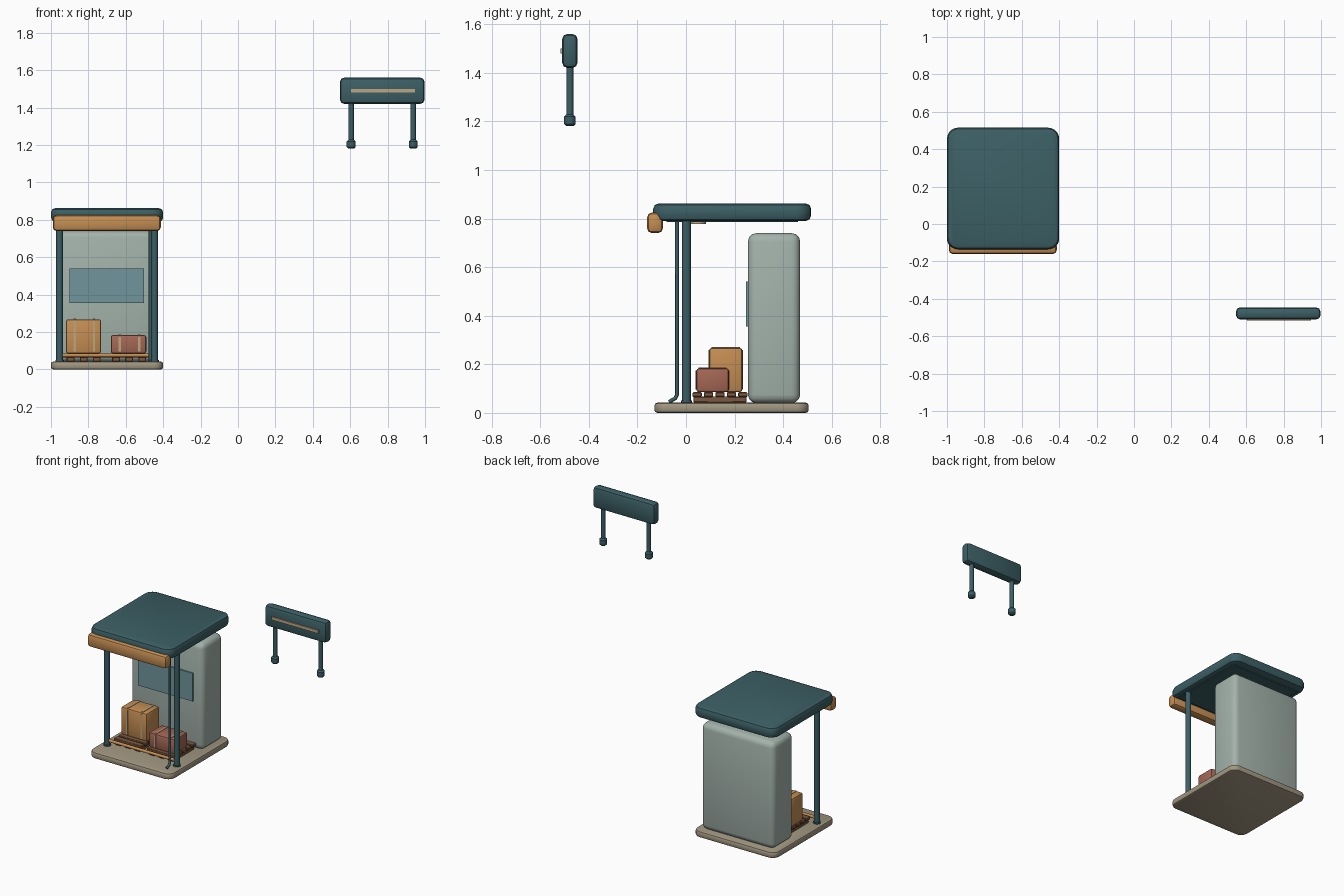
import bpy, bmesh, math
from mathutils import Vector

cube = bpy.data.objects.get("Cube")
if cube:
    bpy.data.objects.remove(cube, do_unlink=True)

parts = []


def material(name, rgb):
    m = bpy.data.materials.new(name)
    m.use_nodes = True
    col = (*rgb, 1.0)
    m.diffuse_color = col
    bsdf = next(n for n in m.node_tree.nodes if n.type == 'BSDF_PRINCIPLED')
    bsdf.inputs["Base Color"].default_value = col
    bsdf.inputs["Roughness"].default_value = 0.8
    return m


teal = material("dark teal", (0.045, 0.115, 0.13))
wall = material("pale sage", (0.37, 0.45, 0.41))
stone = material("warm stone", (0.36, 0.31, 0.22))
orange = material("ochre orange", (0.56, 0.27, 0.085))
red = material("brick red", (0.37, 0.135, 0.09))
glass = material("dusty blue", (0.16, 0.30, 0.33))
brown = material("pallet brown", (0.20, 0.10, 0.05))
cream = material("tan cream", (0.50, 0.38, 0.23))


def finish(name, bm, mat):
    me = bpy.data.meshes.new(name)
    bmesh.ops.recalc_face_normals(bm, faces=bm.faces)
    bm.to_mesh(me)
    bm.free()
    me.materials.append(mat)
    ob = bpy.data.objects.new(name, me)
    bpy.context.collection.objects.link(ob)
    parts.append(ob)
    return ob


def box(name, mat, x, y, z, edge=0.0, corner=0.0, seg=2):
    """Box from ranges; corner rounds the plan outline, edge softens the rims."""
    bm = bmesh.new()
    bmesh.ops.create_cube(bm, size=1)
    for v in bm.verts:
        v.co = Vector([(r[0] + r[1]) / 2 + c * (r[1] - r[0])
                       for c, r in zip(v.co, (x, y, z))])
    if corner:
        upright = [e for e in bm.edges
                   if abs(e.verts[0].co.z - e.verts[1].co.z) > 1e-4]
        bmesh.ops.bevel(bm, geom=upright, offset=corner, segments=5,
                        profile=0.5, affect='EDGES')
    if edge:
        rims = [e for e in bm.edges if not corner
                or abs(e.verts[0].co.z - e.verts[1].co.z) < 1e-4]
        bmesh.ops.bevel(bm, geom=rims, offset=edge, segments=seg,
                        profile=0.5, affect='EDGES')
    return finish(name, bm, mat)


def cylinder(name, mat, centre, radius, z0, z1, edge=0.0, sides=16):
    bm = bmesh.new()
    bmesh.ops.create_cone(bm, cap_ends=True, segments=sides, radius1=radius,
                          radius2=radius, depth=z1 - z0)
    bmesh.ops.translate(bm, verts=bm.verts, vec=(*centre, (z0 + z1) / 2))
    if edge:
        rims = [e for e in bm.edges
                if abs(e.verts[0].co.z - e.verts[1].co.z) < 1e-5]
        bmesh.ops.bevel(bm, geom=rims, offset=edge, segments=1, affect='EDGES')
    return finish(name, bm, mat)


def pipe(name, mat, points, radius):
    cu = bpy.data.curves.new(name, 'CURVE')
    cu.dimensions = '3D'
    cu.bevel_depth = radius
    cu.bevel_resolution = 2
    cu.use_fill_caps = True
    sp = cu.splines.new('POLY')
    sp.points.add(len(points) - 1)
    for p, co in zip(sp.points, points):
        p.co = (*co, 1)
    cu.materials.append(mat)
    ob = bpy.data.objects.new(name, cu)
    bpy.context.collection.objects.link(ob)


MID = -0.70  # centre line of the kiosk

# Base, roof and front fascia
box("base_slab", stone, (-1, -0.4), (-0.13, 0.505), (0, 0.042), 0.012, 0.05)
box("roof", teal, (-1, -0.4), (-0.135, 0.515), (0.79, 0.862), 0.022, 0.06)
box("roof_soffit", teal, (-0.96, -0.44), (-0.08, 0.46), (0.785, 0.795))
box("fascia", orange, (-0.99, -0.413), (-0.16, -0.095), (0.74, 0.825), 0.02)
cylinder("ceiling_lamp", cream, (MID, 0.05), 0.032, 0.777, 0.79, sides=20)

# Rear cabinet with its window panel
box("cabinet", wall, (-0.965, -0.435), (0.255, 0.47), (0.04, 0.74), 0.035, seg=3)
box("window", glass, (-0.90, -0.503), (0.246, 0.262), (0.355, 0.54))

# Front posts with feet, low rail and downpipe
for side, name in ((-1, "right"), (1, "left")):
    px = MID + side * 0.254
    cylinder(name + "_post", teal, (px, 0.002), 0.018, 0.04, 0.80)
    cylinder(name + "_post_foot", teal, (px, 0.002), 0.023, 0.04, 0.05)
pipe("front_rail", orange, [(-0.945, 0.002, 0.075), (-0.455, 0.002, 0.075)], 0.01)
pipe("downpipe", teal, [(-0.47, -0.037, 0.79), (-0.47, -0.037, 0.075),
                        (-0.47, -0.044, 0.06), (-0.47, -0.07, 0.045)], 0.008)

# Pallets: three runners under cross slats
for name, cx in (("tall_crate_pallet", -0.825), ("low_crate_pallet", -0.582)):
    for i in (-1, 0, 1):
        rx = cx + i * 0.07
        box(name + "_runner", brown, (rx - 0.021, rx + 0.021),
            (0.03, 0.25), (0.042, 0.068), 0.004, seg=1)
    for i in range(5):
        sy = 0.027 + i * 0.047
        box(name + "_slat", brown, (cx - 0.1, cx + 0.1),
            (sy, sy + 0.038), (0.066, 0.085), 0.003, seg=1)


def crate(name, mat, strap, x, y, z):
    box(name, mat, x, y, z, 0.012)
    t = 0.003
    for f in (0.25, 0.8):
        sx = x[0] + (x[1] - x[0]) * f
        for py in y:  # front and back straps
            box(name + "_strap", strap, (sx - 0.006, sx + 0.006),
                (py - t, py + t), (z[0] + 0.012, z[1] - 0.01))
        box(name + "_top_strap", strap, (sx - 0.006, sx + 0.006),
            (y[0] + 0.01, y[1] - 0.01), (z[1] - t, z[1] + t))


crate("tall_crate", orange, cream, (-0.92, -0.732), (0.095, 0.232), (0.085, 0.268))
crate("low_crate", red, cream, (-0.68, -0.49), (0.042, 0.177), (0.085, 0.184))

# Raised sign with two legs
box("sign_board", teal, (0.545, 0.997), (-0.51, -0.446), (1.42, 1.56), 0.022)
box("sign_stripe", cream, (0.605, 0.945), (-0.517, -0.505), (1.48, 1.5))
for side, lx in (("right", 0.605), ("left", 0.937)):
    cylinder(side + "_sign_leg", teal, (lx, -0.478), 0.014, 1.2, 1.43)
    cylinder(side + "_sign_foot", teal, (lx, -0.478), 0.024, 1.18, 1.228, 0.009)

# Smooth shading with sharp creases kept
bpy.ops.object.select_all(action='DESELECT')
for ob in parts:
    ob.select_set(True)
bpy.context.view_layer.objects.active = parts[0]
bpy.ops.object.shade_smooth_by_angle(angle=math.radians(40))
